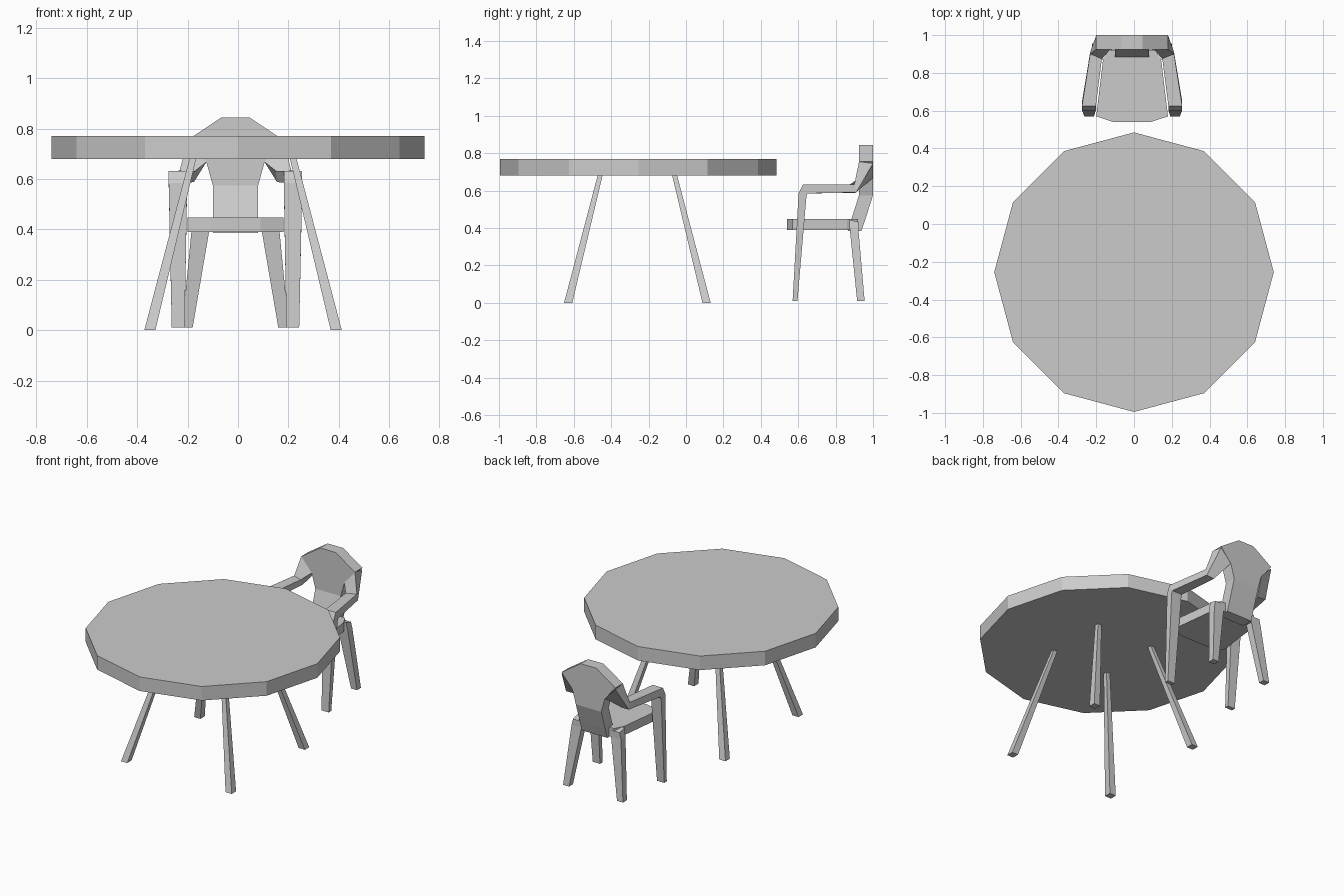
import bpy, bmesh, math

TX, TY = 0.02, -0.26      # centre of the table legs
CX = -0.01                # chair centre line


def finish(name, bm):
    bmesh.ops.recalc_face_normals(bm, faces=bm.faces)
    mesh = bpy.data.meshes.new(name)
    bm.to_mesh(mesh)
    bm.free()
    obj = bpy.data.objects.new(name, mesh)
    bpy.context.collection.objects.link(obj)
    return obj


def loft(name, rings):
    """Skin a chain of equal-length closed sections and cap both ends."""
    bm = bmesh.new()
    loops = [[bm.verts.new(p) for p in ring] for ring in rings]
    n = len(loops[0])
    for a, b in zip(loops, loops[1:]):
        for i in range(n):
            j = (i + 1) % n
            bm.faces.new((a[i], a[j], b[j], b[i]))
    bm.faces.new(loops[0][::-1])
    bm.faces.new(loops[-1])
    return finish(name, bm)


def square(x, y, z, h):
    return [(x + sx * h, y + sy * h, z) for sx, sy in ((-1, -1), (1, -1), (1, 1), (-1, 1))]


def mirrored(name, rings):
    """Build a right-hand chair part and its twin about the chair centre."""
    for side, s in (("left", -1), ("right", 1)):
        loft(f"{name}_{side}", [[(CX + s * x, y, z) for x, y, z in r] for r in rings])


# Twelve-sided table top
disc = [(0.74 * math.cos(i * math.pi / 6), -0.255 + 0.74 * math.sin(i * math.pi / 6)) for i in range(12)]
loft("table_top", [[(x, y, z) for x, y in disc] for z in (0.68, 0.77)])

# Splayed, tapered table legs
for sx in (-1, 1):
    for sy in (-1, 1):
        loft(f"table_leg_{'front' if sy < 0 else 'back'}_{'left' if sx < 0 else 'right'}",
             [square(TX + sx * 0.37, TY + sy * 0.37, 0, 0.022),
              square(TX + sx * 0.197, TY + sy * 0.197, 0.69, 0.013)])

# Chair seat with a bowed front edge
half = [(0.10, 0.54), (0.19, 0.57), (0.155, 0.86), (0.125, 0.92)]
outline = half + [(-x, y) for x, y in reversed(half)]
loft("chair_seat", [[(CX + x, y, z) for x, y in outline] for z in (0.39, 0.447)])

# Chair back: narrow stem widening into a faceted head (z, half width, front y, back y)
rows = [(0.385, 0.09, 0.865, 0.938), (0.45, 0.09, 0.885, 0.96), (0.575, 0.09, 0.925, 1.0),
        (0.665, 0.115, 0.925, 1.0), (0.755, 0.19, 0.925, 1.0), (0.845, 0.055, 0.925, 1.0)]
loft("chair_back", [[(CX - w, f, z), (CX + w, f, z), (CX + w, b, z), (CX - w, b, z)]
                    for z, w, f, b in rows])

# Front legs bending into the arms and up to the back
mirrored("front_leg_and_arm", [
    [(0.253, 0.57, 0.01), (0.202, 0.57, 0.01), (0.202, 0.596, 0.01), (0.253, 0.596, 0.01)],
    [(0.265, 0.602, 0.585), (0.192, 0.602, 0.585), (0.192, 0.644, 0.57), (0.265, 0.644, 0.57)],
    [(0.265, 0.625, 0.632), (0.192, 0.625, 0.632), (0.192, 0.65, 0.585), (0.265, 0.65, 0.585)],
    [(0.222, 0.90, 0.633), (0.16, 0.875, 0.632), (0.165, 0.905, 0.588), (0.222, 0.91, 0.59)],
    [(0.19, 0.925, 0.755), (0.115, 0.925, 0.668), (0.115, 1.0, 0.668), (0.19, 1.0, 0.745)],
])

# Splayed rear legs with a sloping top
mirrored("rear_leg", [
    [(0.212, 0.915, 0.01), (0.17, 0.915, 0.01), (0.17, 0.955, 0.01), (0.212, 0.955, 0.01)],
    [(0.175, 0.876, 0.39), (0.105, 0.876, 0.39), (0.105, 0.922, 0.39), (0.175, 0.922, 0.39)],
    [(0.165, 0.872, 0.445), (0.10, 0.872, 0.445), (0.10, 0.922, 0.432), (0.165, 0.922, 0.432)],
])
